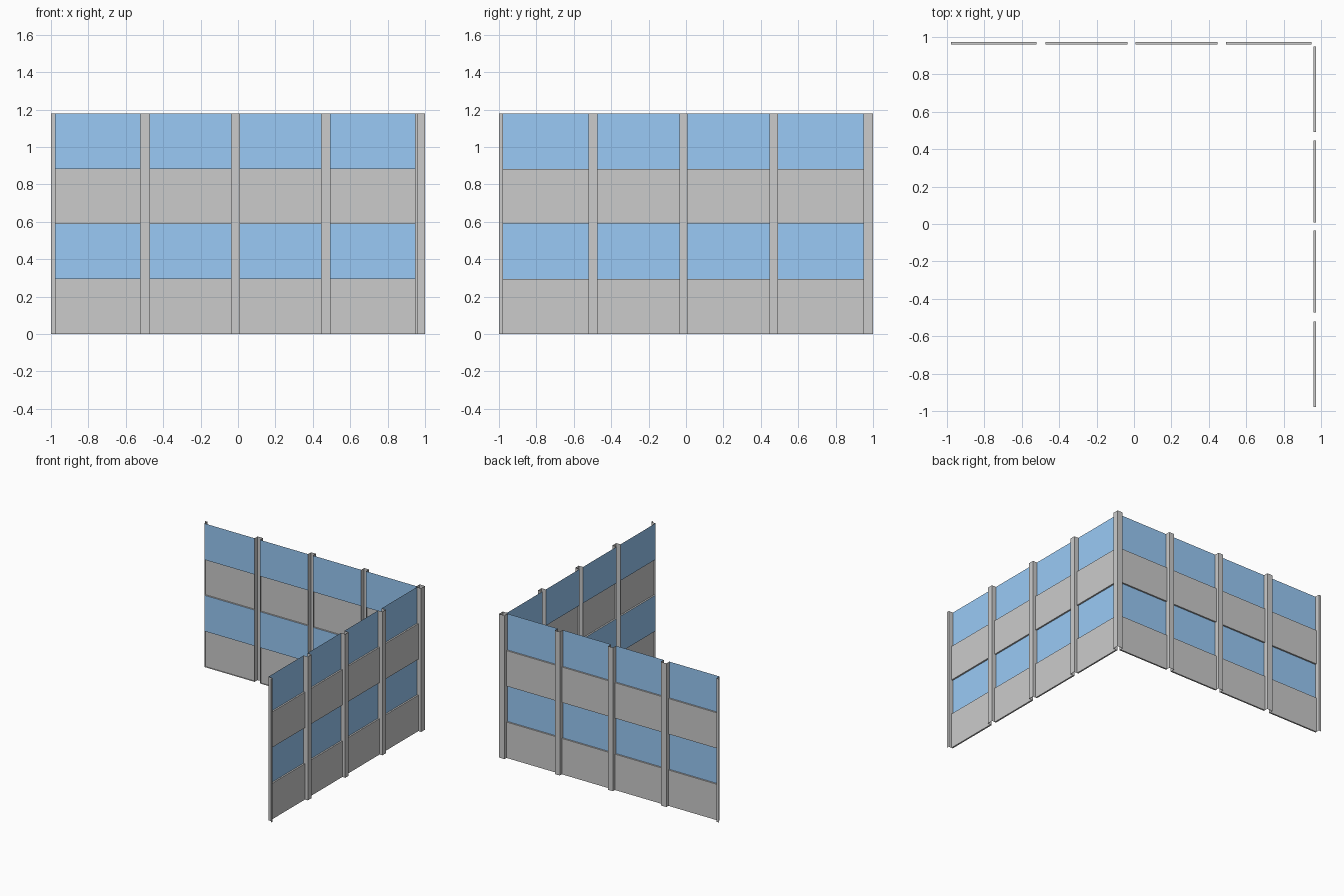
import bpy

if "Cube" in bpy.data.objects:
    bpy.data.objects.remove(bpy.data.objects["Cube"])

H = 1.18                      # wall height
GLASS, PANEL, OUT = 0.961, 0.974, 1.0   # distances of the facade planes
BAYS = [(-0.978, -0.522), (-0.472, -0.036), (0.008, 0.447), (0.492, 0.95)]
FLOORS = [(0.0, 0.295, 0.59), (0.59, 0.882, H)]   # panel bottom, sill, window top

blue = bpy.data.materials.new("blue_glass")
blue.diffuse_color = (0.32, 0.59, 0.92, 1)
blue.use_nodes = True
blue.node_tree.nodes["Principled BSDF"].inputs["Base Color"].default_value = blue.diffuse_color


def make(name, quads, side, mat=None):
    """Quads hold (along, out, height); the back wall runs on x, the right wall on y."""
    verts, faces = [], []
    for q in quads:
        n = len(verts)
        if side == "back":
            verts += [(u, d, z) for u, d, z in reversed(q)]
        else:
            verts += [(d, u, z) for u, d, z in q]
        faces.append((n, n + 1, n + 2, n + 3))
    me = bpy.data.meshes.new(name)
    me.from_pydata(verts, [], faces)
    ob = bpy.data.objects.new(name, me)
    bpy.context.collection.objects.link(ob)
    if mat:
        me.materials.append(mat)


def sweep(profile, u0, u1):
    """Run a (out, height) profile along the wall."""
    return [[(u0, *a), (u1, *a), (u1, *b), (u0, *b)]
            for a, b in zip(profile, profile[1:])]


def raise_path(path):
    """Raise a plan path of (along, out) points to full height."""
    return [[(*a, 0), (*b, 0), (*b, H), (*a, H)] for a, b in zip(path, path[1:])]


for side in ("back", "right"):
    # stepped spandrel panels and recessed windows
    for i, (u0, u1) in enumerate(BAYS):
        for j, (z0, z1, z2) in enumerate(FLOORS):
            panel = [(GLASS, z0), (PANEL, z0), (PANEL, z1), (GLASS, z1)]
            make(f"{side}_spandrel_{i}_{j}", sweep(panel, u0, u1), side)
            make(f"{side}_window_{i}_{j}",
                 sweep([(GLASS, z1), (GLASS, z2)], u0, u1), side, blue)
    # channel posts between the bays, open to the inside
    for i in range(3):
        a, b = BAYS[i][1], BAYS[i + 1][0]
        make(f"{side}_post_{i}",
             raise_path([(a, GLASS), (a, OUT), (b, OUT), (b, GLASS)]), side)
    # half post at the free end
    e = BAYS[0][0]
    make(f"{side}_end_post", raise_path([(-1, OUT), (e, OUT), (e, GLASS)]), side)

# corner post wrapping both walls
c = BAYS[-1][1]
make("corner_post", raise_path([(c, GLASS), (c, OUT), (OUT, OUT), (OUT, c), (GLASS, c)]), "back")
